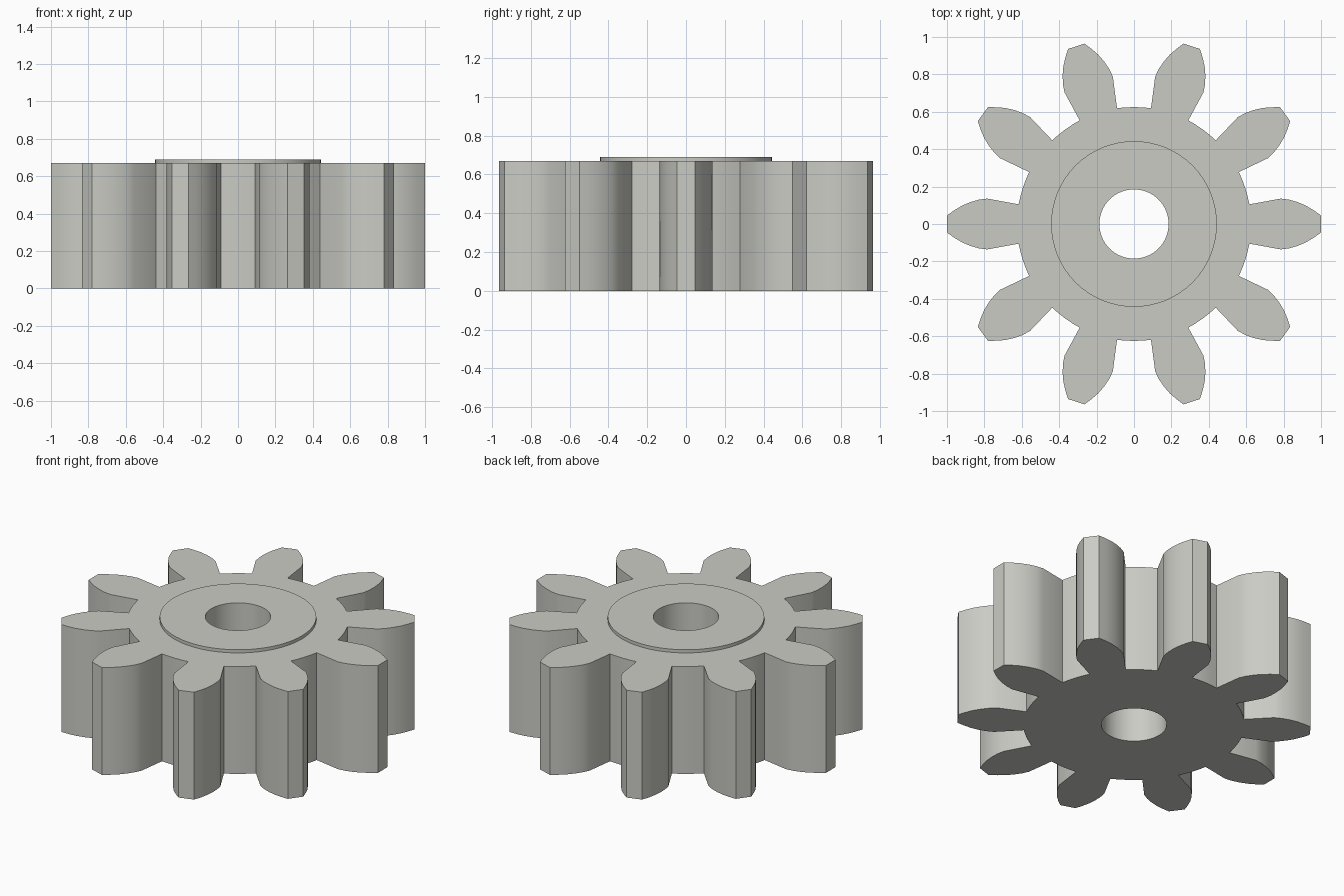
import bpy, bmesh, math
from mathutils import Matrix

if "Cube" in bpy.data.objects:
    bpy.data.objects.remove(bpy.data.objects["Cube"])

TEETH = 10
HEIGHT, HUB_TOP = 0.67, 0.69
ROOT_R, HUB_R, BORE_R = 0.625, 0.443, 0.185

# Half tooth pointing along +x, from root to tip
FLANK = [(0.617, 0.105), (0.785, 0.136), (0.83, 0.130), (0.875, 0.117),
         (0.92, 0.098), (0.96, 0.074), (0.999, 0.046)]


def gear_outline():
    """Closed outline: mirrored flanks joined by arcs at the root radius."""
    tooth = [(x, -y) for x, y in FLANK] + FLANK[::-1]
    step = 2 * math.pi / TEETH
    root = math.atan2(FLANK[0][1], FLANK[0][0])
    valley = [root + (step - 2 * root) * k / 4 for k in range(1, 4)]
    tooth += [(ROOT_R * math.cos(a), ROOT_R * math.sin(a)) for a in valley]
    pts = []
    for i in range(TEETH):
        c, s = math.cos(i * step), math.sin(i * step)
        pts += [(x * c - y * s, x * s + y * c) for x, y in tooth]
    return pts


def circle(r, n=64):
    return [(r * math.cos(2 * math.pi * i / n), r * math.sin(2 * math.pi * i / n))
            for i in range(n)]


bm = bmesh.new()


def loop(pts, z):
    verts = [bm.verts.new((x, y, z)) for x, y in pts]
    edges = [bm.edges.new((verts[i - 1], verts[i])) for i in range(len(verts))]
    return verts, edges


def wall(a, b):
    for i in range(len(a)):
        bm.faces.new((a[i - 1], a[i], b[i], b[i - 1]))


outline = gear_outline()
low, low_e = loop(outline, 0)
high, high_e = loop(outline, HEIGHT)
hub_low, hub_low_e = loop(circle(HUB_R), HEIGHT)
hub_high, _ = loop(circle(HUB_R), HUB_TOP)
bore_high, _ = loop(circle(BORE_R), HUB_TOP)
bore_low, bore_low_e = loop(circle(BORE_R), 0)

# Underside and toothed top face
bmesh.ops.triangle_fill(bm, use_beauty=True, edges=low_e + bore_low_e)
bmesh.ops.triangle_fill(bm, use_beauty=True, edges=high_e + hub_low_e)
# Tooth walls, raised hub and bore
wall(low, high)
wall(hub_low, hub_high)
wall(hub_high, bore_high)
wall(bore_high, bore_low)
bmesh.ops.recalc_face_normals(bm, faces=bm.faces[:])

mesh = bpy.data.meshes.new("pinion_gear")
bm.to_mesh(mesh)
bm.free()
gear = bpy.data.objects.new("pinion_gear", mesh)
bpy.context.collection.objects.link(gear)

grey = bpy.data.materials.new("warm grey metal")
grey.diffuse_color = (0.60, 0.60, 0.56, 1)
grey.use_nodes = True
grey.node_tree.nodes["Principled BSDF"].inputs["Base Color"].default_value = grey.diffuse_color
mesh.materials.append(grey)

bpy.context.view_layer.objects.active = gear
gear.select_set(True)
bpy.ops.object.shade_smooth_by_angle(angle=math.radians(25))
